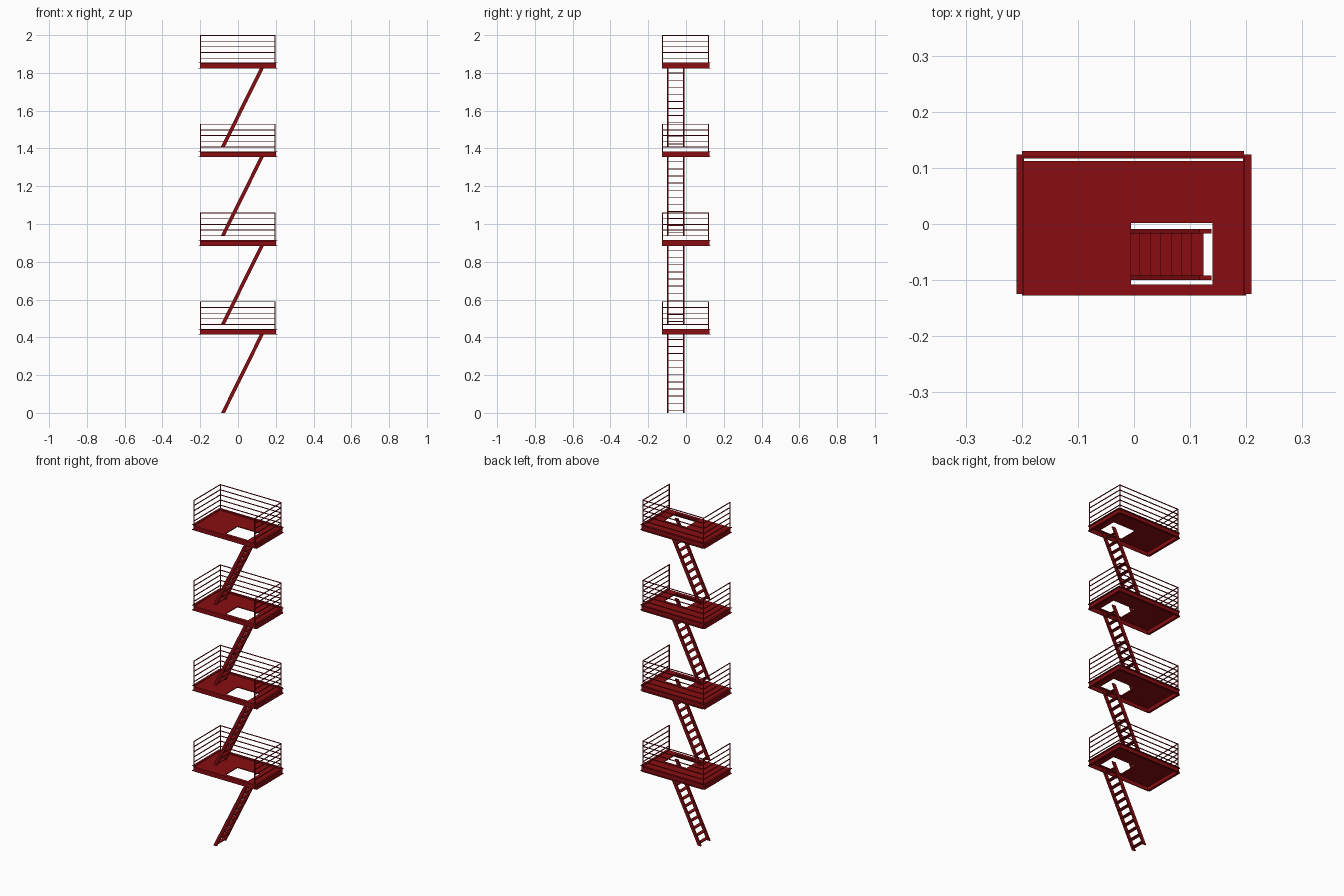
import bpy, bmesh
from mathutils import Vector

if "Cube" in bpy.data.objects:
    bpy.data.objects.remove(bpy.data.objects["Cube"])

LEVELS, STEP = 4, 0.47          # storeys and storey height
red = bpy.data.materials.new("dark red paint")
red.diffuse_color = (0.25, 0.004, 0.006, 1)
red.use_nodes = True
red.node_tree.nodes["Principled BSDF"].inputs["Base Color"].default_value = red.diffuse_color


def box(bm, x0, x1, y0, y1, z0, z1):
    r = bmesh.ops.create_cube(bm, size=1)
    for v in r["verts"]:
        v.co = Vector((x1 if v.co.x > 0 else x0,
                       y1 if v.co.y > 0 else y0,
                       z1 if v.co.z > 0 else z0))
    return r["verts"]


def place(name, bm):
    """Make one mesh and repeat it on every storey."""
    bmesh.ops.recalc_face_normals(bm, faces=bm.faces)
    me = bpy.data.meshes.new(name)
    bm.to_mesh(me)
    bm.free()
    me.materials.append(red)
    for i in range(LEVELS):
        ob = bpy.data.objects.new(f"{name}_{i + 1}", me)
        ob.location.z = i * STEP
        bpy.context.collection.objects.link(ob)


# Deck plate: four strips around the ladder opening
X, YF, YB = 0.197, -0.125, 0.112
HX0, HX1, HY0, HY1 = -0.005, 0.14, -0.108, 0.002
bm = bmesh.new()
for x0, x1, y0, y1 in ((-X, HX0, YF, YB), (HX1, X, YF, YB),
                       (HX0, HX1, YF, HY0), (HX0, HX1, HY1, YB)):
    box(bm, x0, x1, y0, y1, 0.436, 0.441)
place("deck_plate", bm)

# Edge beams: outward channels on the sides and back, flat beam in front
B0, B1, T = 0.414, 0.445, 0.003
bm = bmesh.new()
for s in (-1, 1):
    xs = sorted((s * 0.196, s * 0.2))
    xf = sorted((s * 0.2, s * 0.209))
    box(bm, *xs, -0.125, 0.124, B0, B1)
    for z in (B0, B1 - T):
        box(bm, *xf, -0.125, 0.124, z, z + T)
box(bm, -0.2, 0.196, 0.118, 0.121, B0, B1)
for z in (B0, B1 - T):
    box(bm, -0.2, 0.196, 0.121, 0.13, z, z + T)
box(bm, -0.2, 0.2, -0.127, -0.123, B0, 0.441)
place("edge_beams", bm)

# Railing: corner posts and five bars on three sides
R = 0.002
bm = bmesh.new()
for x in (-0.198, 0.196):
    for y in (-0.125, 0.119):
        box(bm, x - R, x + R, y - R, y + R, 0.44, 0.59)
    for k in range(5):
        z = 0.588 - k * 0.03
        box(bm, x - R, x + R, -0.125, 0.119, z - R, z + R)
for k in range(5):
    z = 0.588 - k * 0.03
    box(bm, -0.198, 0.196, 0.119 - R, 0.119 + R, z - R, z + R)
place("railing", bm)

# Ladder: two slanted stringers with flat treads
RUN, RISE, LX, W = 0.207, 0.418, -0.09, 0.021
bm = bmesh.new()
for y in (-0.1, -0.017):
    for v in box(bm, LX, LX + W, y, y + 0.008, 0, RISE):
        v.co.x += RUN * v.co.z / RISE
for k in range(11):
    z = 0.014 + k * 0.0375
    x = LX + RUN * z / RISE
    box(bm, x, x + W, -0.093, -0.016, z - 0.002, z + 0.002)
place("ladder", bm)
